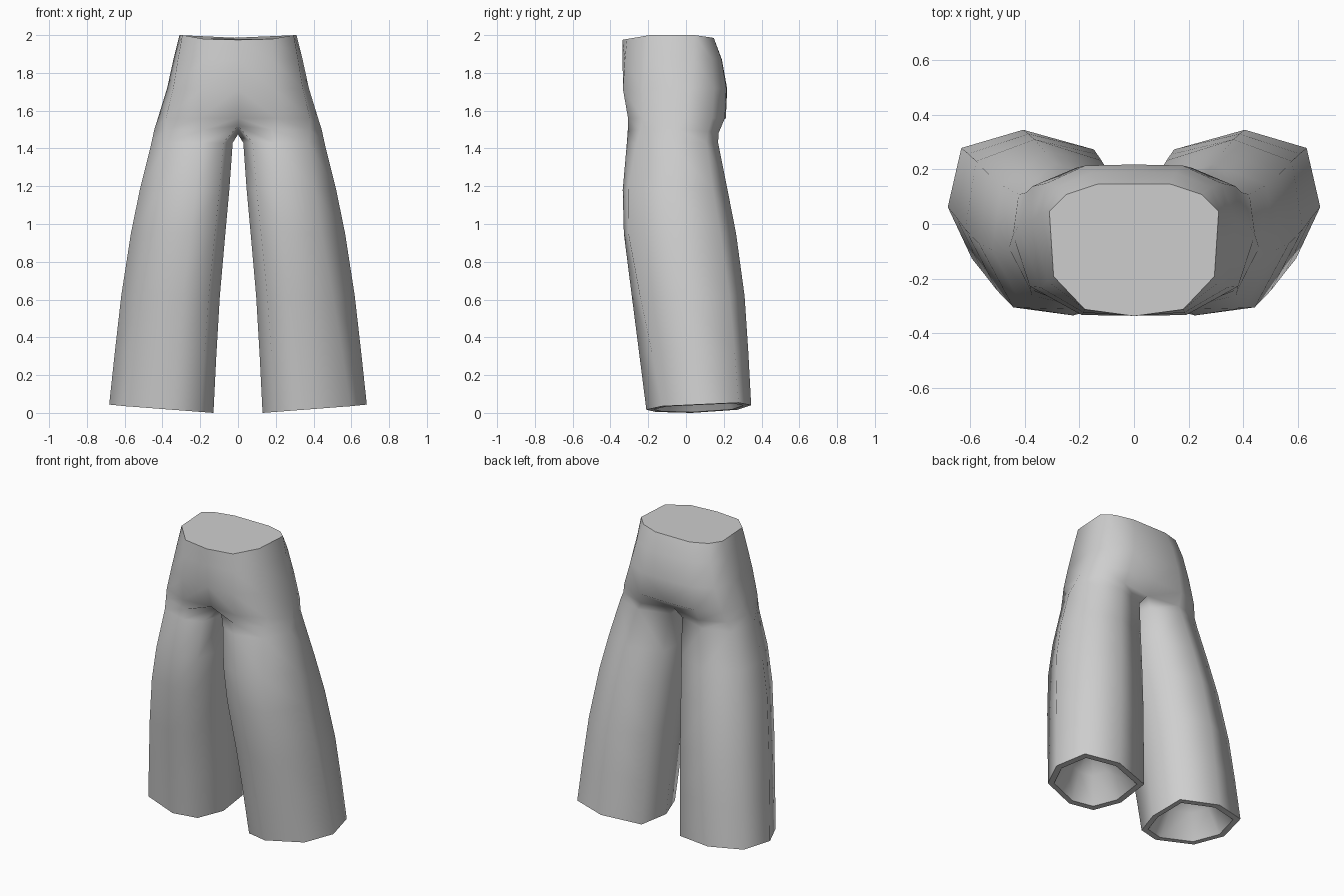
import bpy
import bmesh
import math

cube = bpy.data.objects.get("Cube")
if cube:
    bpy.data.objects.remove(cube, do_unlink=True)

# One plain fabric colour
GREY = (0.62, 0.62, 0.62, 1.0)
fabric = bpy.data.materials.new("grey fabric")
fabric.use_nodes = True
fabric.diffuse_color = GREY
fabric.node_tree.nodes["Principled BSDF"].inputs["Base Color"].default_value = GREY

# Unit sections, front centre -> outside -> back centre (the leg adds an inseam point)
WAIST = [(0, 0), (.58, .05), (.95, .30), (1, .79), (.80, .92), (.42, 1), (0, 1)]
HIP = [(0, .04), (.48, .01), (.90, .16), (1, .58), (.88, .86), (.50, .99), (0, 1)]
HEM = [(.12, .09), (.40, 0), (.84, .15), (1, .49), (.91, .88), (.50, 1), (.03, .87), (0, .43)]
KNEE = [(.11, .06), (.37, 0), (.75, .04), (1, .43), (.93, .86), (.52, 1), (.05, .87), (0, .43)]

# Pelvis rows: z, half width, front y, back y, blend from waist to hip section
PELVIS = [(2.0, .31, -.337, .147, 0), (1.88, .34, -.343, .19, .35),
          (1.72, .375, -.346, .218, .7), (1.56, .424, -.312, .211, 1)]
# Leg rows: z, inner x, outer x, front y, back y, blend from hem to knee section
LEGS = [(1.43, .028, .458, -.313, .17, .4), (1.18, .046, .52, -.335, .22, .9),
        (.95, .067, .567, -.329, .265, 1), (.62, .096, .618, -.287, .31, .7),
        (.30, .115, .652, -.247, .33, .3), (0, .13, .682, -.21, .345, 0)]


def lerp(a, b, t):
    return a + (b - a) * t


def pelvis_ring(z, w, front, back, t):
    ring = []
    for (ax, ay), (bx, by) in zip(WAIST, HIP):
        x, y = lerp(ax, bx, t), lerp(ay, by, t)
        # Waistband dips slightly at front and back
        dip = (.025 * max(0, 1 - y / .3) + .015 * max(0, (y - .8) / .2)) * (1 - t)
        ring.append((x * w, lerp(front, back, y), z - dip))
    return ring


def leg_ring(z, x0, x1, front, back, t):
    ring = []
    tilt = max(0, 1 - z / .6)                          # hem rises outwards and backwards
    for (hu, hv), (ku, kv) in zip(HEM, KNEE):
        u, v = lerp(hu, ku, t), lerp(hv, kv, t)
        rise = (.042 * u + .035 * max(0, v - .43)) * tilt
        ring.append((lerp(x0, x1, u), lerp(front, back, v), z + rise))
    return ring


# Crotch row joins the pelvis to both legs along the centre line
CROTCH = [(0, -.19, 1.52), (.18, -.308, 1.50), (.38, -.24, 1.50), (.443, -.04, 1.50),
          (.395, .115, 1.49), (.22, .172, 1.48), (0, .13, 1.49), (0, -.03, 1.475)]

bm = bmesh.new()


def add_ring(points):
    return [bm.verts.new(p) for p in points]


def bridge(a, b, closed):
    count = len(b) if closed else len(b) - 1
    for i in range(count):
        j = (i + 1) % len(b)
        bm.faces.new((a[i], b[i], b[j], a[j]))


# Pelvis half
rows = [add_ring(pelvis_ring(*r)) for r in PELVIS]
bm.faces.new(rows[0])
crotch = add_ring(CROTCH)
for a, b in zip(rows, rows[1:] + [crotch[:7]]):
    bridge(a, b, False)

# Trouser leg
hem_points = leg_ring(*LEGS[-1])
chain = [crotch] + [add_ring(leg_ring(*r)) for r in LEGS[:-1]] + [add_ring(hem_points)]

# Hem rim, then a domed hollow: scale about the hem centre and lift
cx, cy, cz = (sum(c) / len(hem_points) for c in zip(*hem_points))
for scale, lift in ((.86, 0), (.55, .16), (.2, .25)):
    chain.append(add_ring([(lerp(cx, x, scale), lerp(cy, y, scale), lerp(cz, z, scale) + lift)
                           for x, y, z in hem_points]))
for a, b in zip(chain, chain[1:]):
    bridge(a, b, True)
bm.faces.new(chain[-1])

# Mirror the half and weld the centre line
half = bm.verts[:] + bm.edges[:] + bm.faces[:]
copy = bmesh.ops.duplicate(bm, geom=half)["geom"]
for v in copy:
    if isinstance(v, bmesh.types.BMVert):
        v.co.x = -v.co.x
bmesh.ops.remove_doubles(bm, verts=bm.verts[:], dist=.0005)

# Single flat waist cap
cap = [f for f in bm.faces if all(v.co.z > 1.95 for v in f.verts)]
bmesh.ops.dissolve_faces(bm, faces=cap)
bmesh.ops.recalc_face_normals(bm, faces=bm.faces[:])

# Smooth cloth with crisp waist and hem edges
for f in bm.faces:
    f.smooth = True
for e in bm.edges:
    waist = all(v.co.z > 1.95 for v in e.verts)
    hem = all(v.co.z < .12 for v in e.verts) and e.calc_face_angle(0) > math.radians(35)
    e.smooth = not (waist or hem)

mesh = bpy.data.meshes.new("trousers")
bm.to_mesh(mesh)
bm.free()
mesh.materials.append(fabric)
trousers = bpy.data.objects.new("trousers", mesh)
bpy.context.collection.objects.link(trousers)
